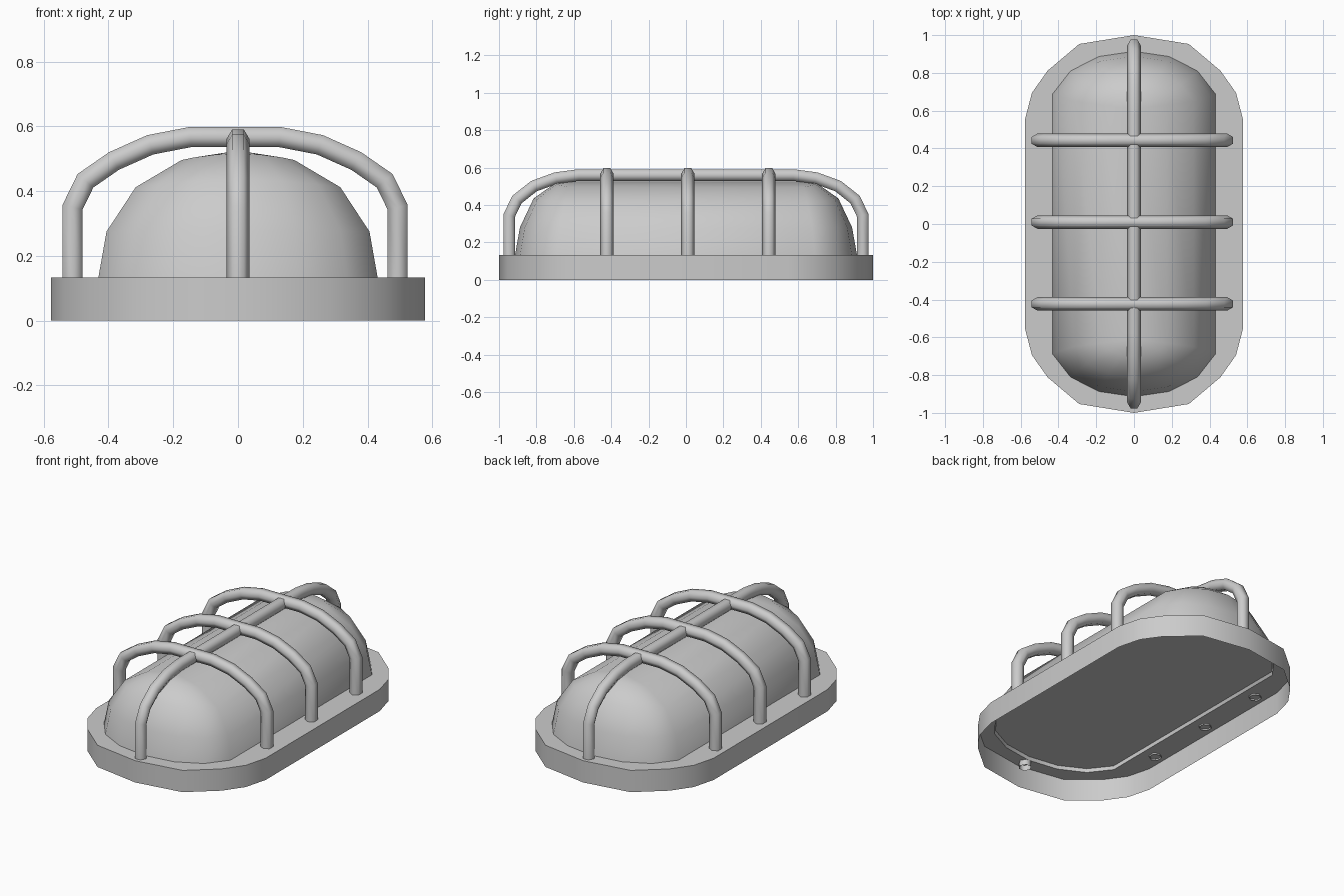
import bpy, bmesh, math
from mathutils import Vector

if "Cube" in bpy.data.objects:
    bpy.data.objects.remove(bpy.data.objects["Cube"])

PLATE_Z = 0.134


def mirror_loop(quarter):
    """Quarter outline (x, y, z) from the +y tip to the +x side -> closed loop."""
    right = quarter + [(x, -y, z) for x, y, z in reversed(quarter)]
    left = [(-x, y, z) for x, y, z in right[-2:0:-1]]
    return right + left


def finish(bm, name, angle=40):
    mesh = bpy.data.meshes.new(name)
    bm.to_mesh(mesh)
    bm.free()
    ob = bpy.data.objects.new(name, mesh)
    bpy.context.collection.objects.link(ob)
    bpy.ops.object.select_all(action='DESELECT')
    ob.select_set(True)
    bpy.context.view_layer.objects.active = ob
    bpy.ops.object.shade_smooth_by_angle(angle=math.radians(angle))


def ring(bm, loop):
    return [bm.verts.new(p) for p in loop]


def skin(bm, lower, upper):
    n = len(lower)
    for i in range(n):
        j = (i + 1) % n
        bm.faces.new((lower[j], lower[i], upper[i], upper[j]))


def dome_loop(w, length, z, lift=0.0, r=None):
    """Rounded-end outline; lift raises the loop at the two tips."""
    r = 0.225 * w / 0.43 if r is None else r
    s = length - r
    return mirror_loop([(0, length, z + lift), (0.43 * w, s + 0.88 * r, z + 0.8 * lift),
                        (0.78 * w, s + 0.54 * r, z + 0.4 * lift), (w, s, z)])


# Base: open-bottomed rim with a flange around the lens opening
outline = [(0, 1.0), (0.29, 0.953), (0.457, 0.812), (0.54, 0.695), (0.577, 0.555)]
bm = bmesh.new()
low, top = [ring(bm, mirror_loop([(x, y, z) for x, y in outline])) for z in (0, PLATE_Z)]
skin(bm, low, top)
hole = ring(bm, dome_loop(0.431, 0.914, PLATE_Z))
edges = [bm.edges.get((top[i], top[i - 1])) for i in range(len(top))]
edges += [bm.edges.new((hole[i], hole[i - 1])) for i in range(len(hole))]
res = bmesh.ops.triangle_fill(bm, use_beauty=True, use_dissolve=False,
                              edges=edges, normal=Vector((0, 0, 1)))
for f in res["geom"]:
    if isinstance(f, bmesh.types.BMFace):
        f.normal_update()
        if f.normal.z < 0:
            f.normal_flip()
finish(bm, "base_rim")

# Lens: domed cover lofted through shrinking rings
levels = [(0.431, 0.914, PLATE_Z), (0.406, 0.888, 0.275, 0.005),
          (0.316, 0.815, 0.412, 0.023), (0.174, 0.70, 0.496, 0.02, 0.07),
          (0.0, 0.61, 0.525)]
bm = bmesh.new()
rings = [ring(bm, dome_loop(*lv)) for lv in levels]
for a, b in zip(rings, rings[1:]):
    skin(bm, a, b)
bmesh.ops.remove_doubles(bm, verts=bm.verts, dist=1e-5)
bmesh.ops.recalc_face_normals(bm, faces=bm.faces)
if sum(f.normal.z for f in bm.faces) < 0:
    bmesh.ops.reverse_faces(bm, faces=bm.faces)
finish(bm, "lens_dome", 50)

# Back plate closing the lens, slightly recessed
bm = bmesh.new()
bm.faces.new(ring(bm, dome_loop(0.427, 0.909, 0.155)))
finish(bm, "lens_backplate")


# Guard bars: six-sided tubes mitred along a path in a vertical plane
def tube(name, pts, side, radius=0.0358):
    pts = [Vector(p) for p in pts]
    side = Vector(side)
    bm = bmesh.new()
    rings = []
    for i, p in enumerate(pts):
        d0 = (p - pts[i - 1]).normalized() if i else (pts[1] - p).normalized()
        d1 = (pts[i + 1] - p).normalized() if i < len(pts) - 1 else d0
        n0, n1 = side.cross(d0), side.cross(d1)
        miter = (n0 + n1) / (1 + n0.dot(n1))
        angles = [math.tau * k / 6 for k in range(6)]
        rings.append(ring(bm, [p + radius * (math.cos(a) * side + math.sin(a) * miter)
                               for a in angles]))
    for a, b in zip(rings, rings[1:]):
        skin(bm, b, a)
    bmesh.ops.recalc_face_normals(bm, faces=bm.faces)
    finish(bm, name, 65)


def arch(half):
    return [(-a, z) for a, z in half] + [(a, z) for a, z in reversed(half)]


cross = arch([(0.502, 0.125), (0.502, 0.35), (0.462, 0.432), (0.374, 0.493),
              (0.262, 0.543), (0.138, 0.567)])
for i, y in enumerate((-0.423, 0.01, 0.443)):
    tube(f"cross_guard_bar_{i + 1}", [(x - 0.009, y, z) for x, z in cross], (0, 1, 0))

spine = arch([(0.945, 0.1), (0.945, 0.345), (0.903, 0.43), (0.813, 0.501),
              (0.695, 0.544), (0.575, 0.56)])
tube("long_guard_bar", [(0, y, z) for y, z in spine], (1, 0, 0))
